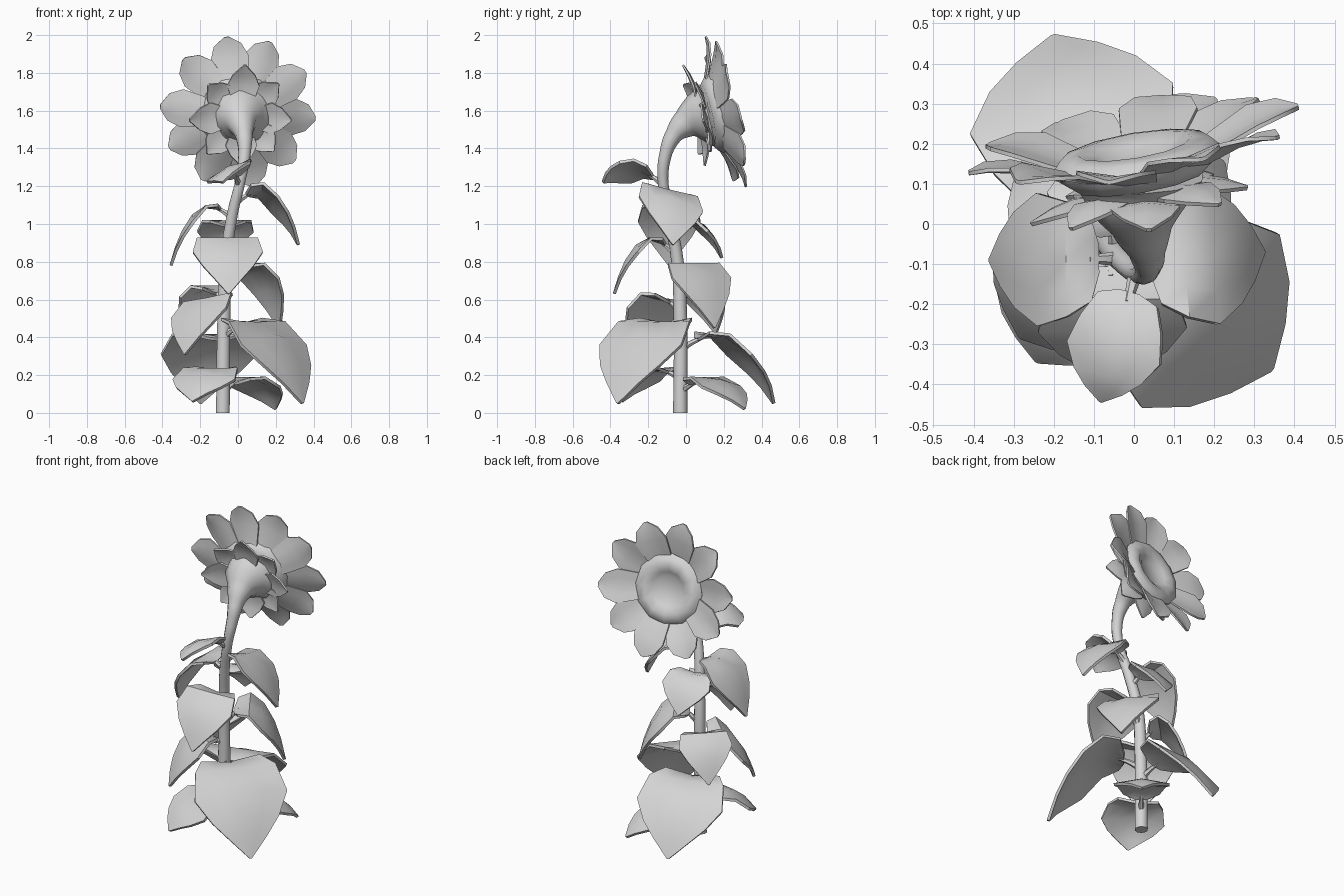
import bpy, bmesh, math, random
from mathutils import Vector

random.seed(4)
cube = bpy.data.objects.get("Cube")
if cube:
    bpy.data.objects.remove(cube)

GREY = (0.66, 0.66, 0.66, 1)
mat = bpy.data.materials.new("plain grey")
mat.use_nodes = True
mat.diffuse_color = GREY
mat.node_tree.nodes["Principled BSDF"].inputs["Base Color"].default_value = GREY


def activate(obj):
    bpy.ops.object.select_all(action='DESELECT')
    obj.select_set(True)
    bpy.context.view_layer.objects.active = obj


def finish(bm, name, angle=40, thick=0):
    bmesh.ops.recalc_face_normals(bm, faces=bm.faces)
    me = bpy.data.meshes.new(name)
    bm.to_mesh(me)
    bm.free()
    obj = bpy.data.objects.new(name, me)
    bpy.context.collection.objects.link(obj)
    me.materials.append(mat)
    activate(obj)
    if thick:
        mod = obj.modifiers.new("thickness", 'SOLIDIFY')
        mod.thickness, mod.offset = thick, 0
        bpy.ops.object.modifier_apply(modifier=mod.name)
    bpy.ops.object.shade_smooth_by_angle(angle=math.radians(angle))


def tube(name, points, radii, sides=2):
    """Tapered round tube through the points."""
    cu = bpy.data.curves.new(name, 'CURVE')
    cu.dimensions = '3D'
    cu.bevel_depth = 1
    cu.bevel_resolution = sides
    cu.resolution_u = 5
    cu.use_fill_caps = True
    sp = cu.splines.new('BEZIER')
    sp.bezier_points.add(len(points) - 1)
    for bp, p, r in zip(sp.bezier_points, points, radii):
        bp.co, bp.radius = p, r
        bp.handle_left_type = bp.handle_right_type = 'AUTO'
    obj = bpy.data.objects.new(name, cu)
    bpy.context.collection.objects.link(obj)
    cu.materials.append(mat)
    activate(obj)
    bpy.ops.object.convert(target='MESH')
    bpy.ops.object.shade_smooth_by_angle(angle=math.radians(50))


def blade(bm, rows):
    """Sheet from rows of (centre, side vector, edge lift vector)."""
    grid = [[bm.verts.new(c + s * k + lift * abs(k)) for k in (-1, -.5, 0, .5, 1)]
            for c, s, lift in rows]
    for a, b in zip(grid, grid[1:]):
        for i in range(4):
            bm.faces.new((a[i], a[i + 1], b[i + 1], b[i]))


# Stem, swelling into the trumpet behind the flower
stem = [(-.08, -.03, 0), (-.075, -.03, .5), (-.065, -.045, .8), (-.03, -.09, 1.05),
        (.015, -.122, 1.24), (.035, -.105, 1.38), (.032, -.065, 1.47),
        (.02, -.005, 1.53), (.012, .055, 1.56), (.01, .115, 1.575)]
tube("stem", stem, (.038, .036, .033, .03, .028, .034, .047, .078, .128, .17), 3)


def stem_at(z):
    for a, b in zip(stem, stem[1:]):
        if a[2] <= z <= b[2]:
            return Vector(a).lerp(Vector(b), (z - a[2]) / (b[2] - a[2]))


# Leaves: arched midrib, shield outline of (distance, width, edge lift)
OUTLINE = [(0, .22, .1), (.05, .64, .16), (.25, .87, .02), (.5, 1, -.2),
           (.72, .72, -.22), (.87, .4, -.15), (1, .02, 0)]
START = .15


def leaf(name, z0, tip, half, z_ctrl, roll=0):
    p0, p2 = stem_at(z0), Vector(tip)
    p1 = p0.lerp(p2, .62)
    p1.z = z_ctrl
    d = Vector((p2.x - p0.x, p2.y - p0.y, 0)).normalized()
    side = Vector((-d.y, d.x, roll)).normalized()

    def mid(t):
        return p0 * (1 - t) ** 2 + p1 * 2 * t * (1 - t) + p2 * t * t

    bm = bmesh.new()
    blade(bm, [(mid(START + (1 - START) * s), side * w * half,
                Vector((0, 0, lift * w * half))) for s, w, lift in OUTLINE])
    finish(bm, name, thick=.016)
    tube(name + "_stalk", [mid(t) for t in (0, START / 2, START + .06)], (.02, .016, .01), 1)


leaf("lower_leaf_back_left", .11, (.2, .31, .02), .16, .29)
leaf("lower_leaf_front_right", .18, (-.24, -.34, .06), .185, .32)
leaf("large_leaf_back", .33, (-.2, .465, .05), .26, .58)
leaf("large_leaf_front_left", .4, (.34, -.36, .05), .275, .66)
leaf("middle_leaf_front_right", .53, (-.28, -.28, .31), .19, .75, .15)
leaf("middle_leaf_back_right", .57, (-.27, .16, .42), .155, .82)
leaf("middle_leaf_back_left", .67, (.22, .15, .45), .185, .98)
leaf("upper_leaf_front", .83, (-.05, -.38, .63), .185, 1.08)
leaf("upper_leaf_back", .95, (-.08, .19, .82), .15, 1.12)
leaf("upper_leaf_right", 1.03, (-.355, -.09, .78), .165, 1.23)
leaf("upper_leaf_left", 1.1, (.32, -.07, .89), .175, 1.32, -.25)
leaf("top_leaf_front", 1.2, (-.08, -.44, 1.22), .13, 1.39, .45)

# Flower frame: faces the back, tipped up and slightly to the right
centre = Vector((.01, .142, 1.58))
n = Vector((-.16, .95, .21)).normalized()
u = n.cross(Vector((0, 0, 1))).normalized()
v = u.cross(n)


def ring(name, count, rows, thick, start, wobble, cup):
    """Ring of petals; rows are (radius, half width, offset along the face)."""
    bm = bmesh.new()
    for i in range(count):
        a = start + math.tau * i / count + random.uniform(-.04, .04)
        e = u * math.cos(a) + v * math.sin(a)
        side = n.cross(e) + n * random.uniform(-.15, .15)
        size = 1 + random.uniform(-wobble, wobble)
        step = .012 * (i % 2)
        blade(bm, [(centre + e * r * size + n * (h + step), side * w, n * w * cup)
                   for r, w, h in rows])
    finish(bm, name, thick=thick)


ring("petals", 10, [(.11, .05, -.03), (.2, .08, .005), (.3, .1, .045),
                    (.37, .072, .06), (.415, .012, .062)],
     .01, math.radians(102), .02, .15)
ring("sepals", 8, [(.09, .06, -.065), (.16, .085, -.06), (.215, .06, -.075),
                   (.27, .006, -.1)], .01, math.radians(90), .08, -.15)

# Seed disc: broad rounded rim around a sunken middle
PROFILE = [(.17, -.03), (.203, -.003), (.212, .022), (.19, .047), (.145, .055),
           (.105, .035), (.075, .015)]
SIDES = 12
bm = bmesh.new()
loops = [[bm.verts.new(centre + n * h + (u * math.cos(math.tau * k / SIDES)
                                         + v * math.sin(math.tau * k / SIDES)) * r)
          for k in range(SIDES)] for r, h in PROFILE]
for a, b in zip(loops, loops[1:]):
    for k in range(SIDES):
        j = (k + 1) % SIDES
        bm.faces.new((a[k], a[j], b[j], b[k]))
bm.faces.new(loops[0])
bm.faces.new(loops[-1])
finish(bm, "seed_disc", 50)
